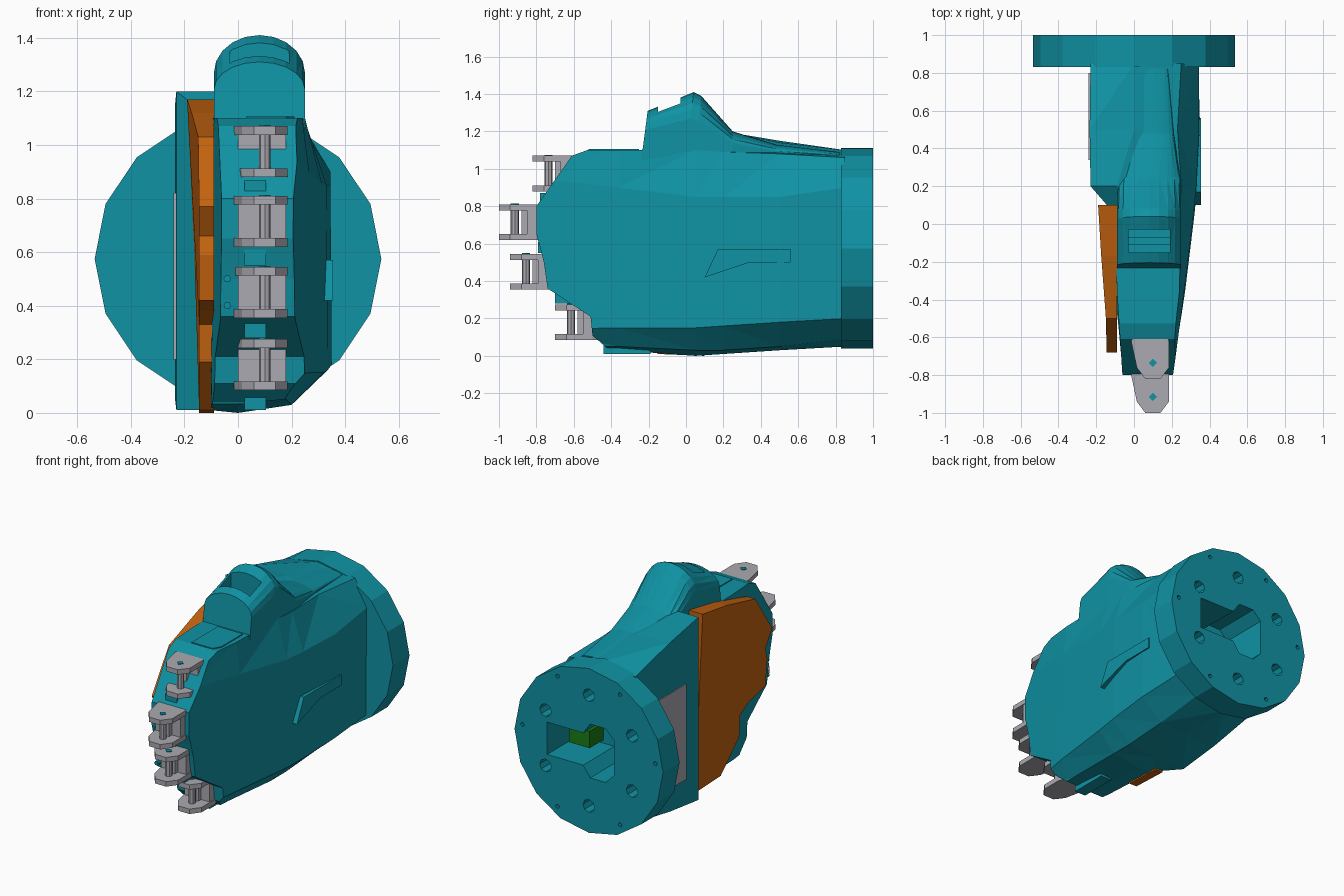
import bpy, bmesh, math
from mathutils import Vector

cube = bpy.data.objects.get("Cube")
if cube:
    bpy.data.objects.remove(cube, do_unlink=True)


def material(name, rgb):
    m = bpy.data.materials.new(name)
    m.use_nodes = True
    col = (*rgb, 1.0)
    m.diffuse_color = col
    m.node_tree.nodes["Principled BSDF"].inputs["Base Color"].default_value = col
    return m


TEAL = material("teal", (0.005, 0.29, 0.37))
ORANGE = material("orange", (0.55, 0.125, 0.005))
GREY = material("light_grey", (0.40, 0.40, 0.44))
GREEN = material("dark_green", (0.01, 0.2, 0.008))


def loft(name, sections, mat):
    """Skin a list of equal-length point loops and cap both ends."""
    bm = bmesh.new()
    loops = [[bm.verts.new(p) for p in s] for s in sections]
    n = len(loops[0])
    for a, b in zip(loops, loops[1:]):
        for i in range(n):
            j = (i + 1) % n
            bm.faces.new((a[i], a[j], b[j], b[i]))
    bm.faces.new(loops[0][::-1])
    bm.faces.new(loops[-1])
    bmesh.ops.triangulate(bm, faces=[f for f in bm.faces if len(f.verts) == 4])
    bmesh.ops.recalc_face_normals(bm, faces=bm.faces)
    me = bpy.data.meshes.new(name)
    bm.to_mesh(me)
    bm.free()
    me.materials.append(mat)
    ob = bpy.data.objects.new(name, me)
    bpy.context.collection.objects.link(ob)
    return ob


def prism(name, pts, axis, lo, hi, mat):
    """Extrude a 2D outline along one axis between lo and hi."""
    def place(p, h):
        c = list(p)
        c.insert(axis, h)
        return c
    return loft(name, [[place(p, h) for p in pts] for h in (lo, hi)], mat)


def box(name, x, y, z, mat):
    return prism(name, [(x[0], y[0]), (x[1], y[0]), (x[1], y[1]), (x[0], y[1])], 2, z[0], z[1], mat)


def disc(cx, cz, r, n):
    return [(cx + r * math.cos(2 * math.pi * i / n), cz + r * math.sin(2 * math.pi * i / n)) for i in range(n)]


def boolean(ob, cutter, op="DIFFERENCE", keep=False):
    mod = ob.modifiers.new("cut", "BOOLEAN")
    mod.operation = op
    mod.solver = "EXACT"
    mod.object = cutter
    bpy.context.view_layer.objects.active = ob
    bpy.ops.object.modifier_apply(modifier=mod.name)
    if not keep:
        bpy.data.objects.remove(cutter, do_unlink=True)


# Palm housing: cross-sections (x, z) from back to front
palm_sections = {
    0.85: [(-.23, .11), (0, .05), (.2, .09), (.34, .2), (.345, .9), (.25, 1.06), (0, 1.1), (-.23, 1.06)],
    0.50: [(-.235, .05), (0, .03), (.2, .05), (.35, .18), (.345, .85), (.23, 1.08), (.0, 1.14), (-.235, 1.15)],
    0.20: [(-.23, .01), (0, .01), (.2, .03), (.335, .16), (.33, .85), (.25, 1.09), (-.09, 1.2), (-.23, 1.2)],
    0.05: [(-.1, .01), (0, .0), (.2, .03), (.32, .15), (.315, .85), (.25, 1.1), (.1, 1.1), (-.1, 1.1)],
    -0.36: [(-.1, .03), (0, .03), (.18, .05), (.27, .15), (.265, .9), (.24, 1.1), (.1, 1.1), (-.09, 1.1)],
    -0.82: [(-.06, .05), (0, .05), (.16, .06), (.2, .14), (.205, .95), (.19, 1.1), (.1, 1.1), (-.06, 1.1)],
}
palm = loft("palm_housing", [[(x, y, z) for x, z in s] for y, s in palm_sections.items()], TEAL)

# Stepped knuckle line at the front of the palm
knuckle_line = [(1, -.2), (-.3, -.2), (-.42, .04), (-.5, .11), (-.51, .21), (-.74, .36), (-.76, .5),
                (-.78, .58), (-.8, .65), (-.8, .8), (-.61, 1.07), (-.5, 1.11), (-.3, 1.5), (1, 1.5)]
boolean(palm, prism("knuckle_cutter", knuckle_line, 0, -.6, .6, TEAL), "INTERSECT")

# Round mounting flange with bolt holes
flange = prism("mounting_flange", disc(0, .575, .535, 16), 1, .83, 1.0, TEAL)
for i in range(6):
    a = math.radians(30 + 60 * i)
    hole = prism("bolt_cutter", disc(.36 * math.cos(a), .575 + .36 * math.sin(a), .042, 8), 1, .9, 1.1, TEAL)
    boolean(flange, hole)
for a in (5, 62, 118, 175, 242, 298):
    a = math.radians(a)
    hole = prism("pin_cutter", disc(.48 * math.cos(a), .575 + .48 * math.sin(a), .014, 6), 1, .95, 1.1, TEAL)
    boolean(flange, hole)

# Keyhole-shaped cable port through the flange into the palm
port = [(.3, .47), (.04, .47), (-.01, .4), (-.12, .4), (-.18, .46), (-.18, .69),
        (-.12, .75), (-.01, .75), (.04, .68), (.3, .68)]
port_cutter = prism("port_cutter", port, 1, .68, 1.1, TEAL)
boolean(flange, port_cutter, keep=True)
boolean(palm, port_cutter)
box("circuit_block", (.12, .27), (.67, .82), (.49, .6), GREEN)


# Thumb mount: arched hump leaning back over the palm
def arch(y0, lean, top, half):
    shoulder = 1.04 + (top - 1.04) * 0.62
    pts = [(.08 + half, 1.04)]
    pts += [(.08 + half * math.cos(math.pi * i / 10),
             shoulder + (top - shoulder) * math.sin(math.pi * i / 10)) for i in range(11)]
    pts.append((.08 - half, 1.04))
    return [(x, y0 + lean * (z - 1.04), z) for x, z in pts]


thumb = loft("thumb_mount", [arch(-.24, .13, 1.31, .17), arch(.0, .11, 1.41, .17), arch(.05, .09, 1.39, .17),
                             arch(.25, 0, 1.2, .165), arch(.48, 0, 1.13, .13), arch(.82, 0, 1.09, .1)], TEAL)
boolean(thumb, box("thumb_pocket_cutter", (-.03, .19), (-.15, -.03), (1.18, 1.6), TEAL))
box("thumb_crossbar", (-.05, .21), (-.11, -.07), (1.2, 1.24), TEAL)

# Orange side cover, bulging outward at its upper rear
cover = [(.1, .0), (-.15, .01), (-.34, .19), (-.35, .33), (-.44, .38), (-.61, .42), (-.63, .59),
         (-.61, .66), (-.68, .77), (-.5, 1.03), (-.17, 1.12), (.1, 1.17), (.1, .6)]


def cover_x(y, z):
    rear = max(0, min(1, (y + .55) / .6))
    high = max(0, min(1, (z - .5) / .25))
    return -.145 - .045 * rear * high


loft("side_cover", [[(-.09, y, z) for y, z in cover], [(cover_x(y, z), y, z) for y, z in cover]], ORANGE)

# Thin panel on the rear of the cover side
loft("side_panel", [[(-.22, y, z) for y, z in [(.34, .2), (.8, .2), (.8, .82), (.34, .82)]],
                    [(-.24, y, z) for y, z in [(.34, .2), (.8, .2), (.8, .82), (.34, .82)]]], GREY)

# Raised fairing on the opposite side, and the lid on the palm's top
prism("side_fairing", [(.1, .42), (.17, .57), (.56, .57), (.56, .5), (.34, .5)], 0, .3, .355, TEAL)
prism("palm_lid", [(.03, -.52), (.18, -.52), (.21, -.47), (.21, -.25), (.03, -.25)], 2, 1.09, 1.106, TEAL)

# Four finger clevises: two plates, a pin and a root block
fingers = {"index": (-.82, .88), "middle": (-1.0, .62), "ring": (-.94, .355), "little": (-.7, .085)}
for label, (tip, z) in fingers.items():
    plate = [(.06, 0), (.14, 0), (.185, .06), (.185, .2), (.16, .26), (.02, .26), (-.015, .2), (.015, .06)]
    plate = [(x, tip + y) for x, y in plate]
    prism(label + "_lower_plate", plate, 2, z, z + .032, GREY)
    prism(label + "_upper_plate", plate, 2, z + .158, z + .19, GREY)
    prism(label + "_pin", disc(.1, tip + .085, .022, 8), 2, z + .02, z + .17, GREY)
    prism(label + "_pin_cap", disc(.1, tip + .085, .022, 4), 2, z + .186, z + .194, TEAL)
    box(label + "_root_block", (0, .18), (tip + .15, tip + .34), (z + .01, z + .18), GREY)
    box(label + "_inner_tongue", (.08, .12), (tip + .12, tip + .2), (z + .03, z + .16), GREY)

# Spacer lugs between and below the knuckles
for i, (y, z0, z1) in enumerate([(-.78, .82, .87), (-.79, .55, .61), (-.7, .28, .345), (-.44, .01, .08)]):
    box("knuckle_spacer_%d" % (i + 1), (.025, .105), (y, y + .25), (z0, z1), TEAL)

# Small screws along the edge beside the knuckles
for i, z in enumerate((.4, .5, .68, .78)):
    prism("edge_screw_%d" % (i + 1), disc(-.04, z, .014, 6), 1, -.785, -.7, TEAL)
